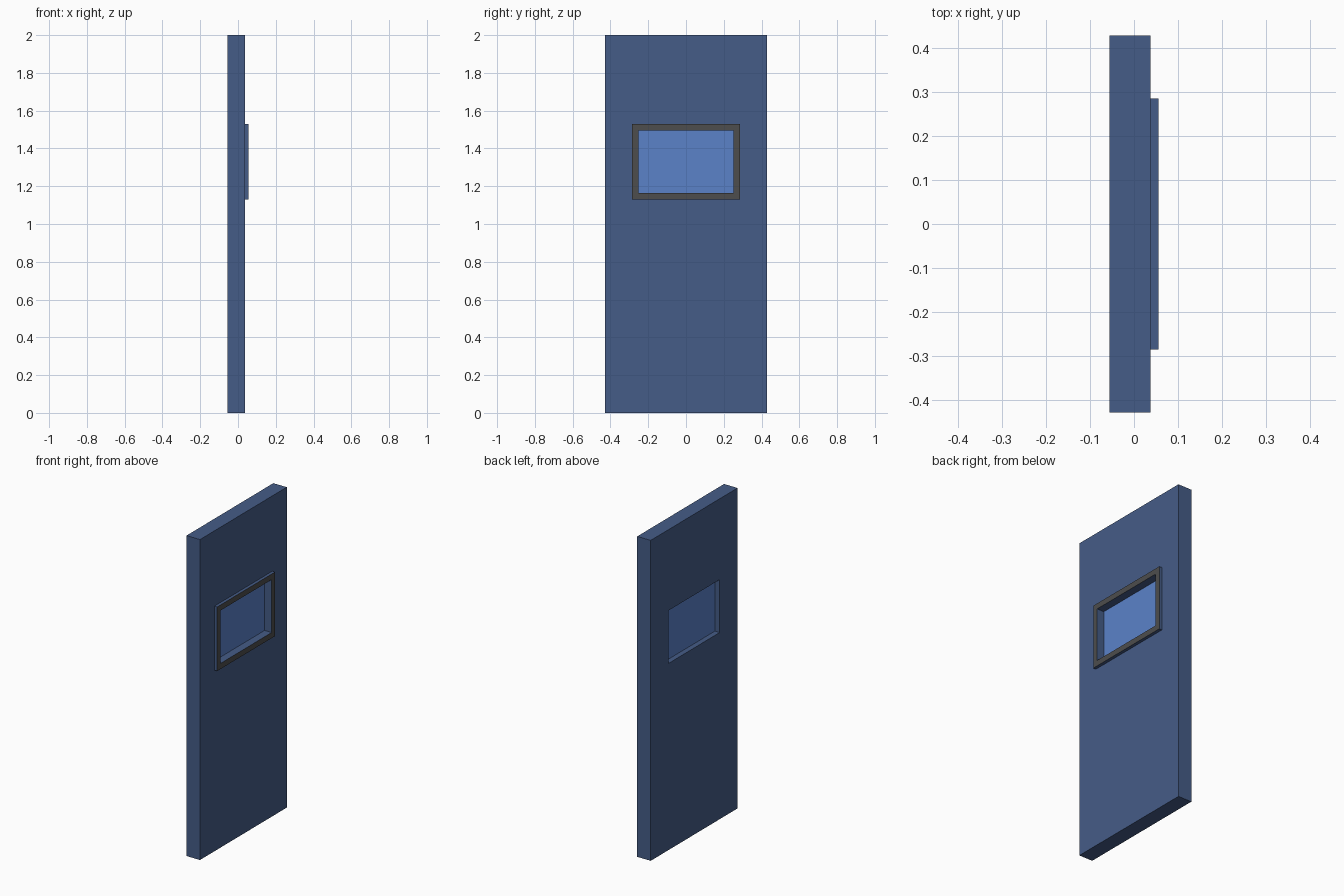
import bpy
import bmesh

# Remove the default object
if "Cube" in bpy.data.objects:
    bpy.data.objects.remove(bpy.data.objects["Cube"], do_unlink=True)


def make_material(name, srgb):
    color = [((c / 255 + 0.055) / 1.055) ** 2.4 for c in srgb] + [1.0]
    mat = bpy.data.materials.new(name)
    mat.use_nodes = True
    mat.diffuse_color = color
    mat.node_tree.nodes["Principled BSDF"].inputs["Base Color"].default_value = color
    return mat


door_blue = make_material("door blue", (69, 92, 135))
trim_gray = make_material("trim gray", (77, 77, 77))
glass_blue = make_material("glass blue", (91, 130, 201))


def add_object(name, bm, materials):
    bmesh.ops.recalc_face_normals(bm, faces=bm.faces)
    mesh = bpy.data.meshes.new(name)
    bm.to_mesh(mesh)
    bm.free()
    for mat in materials:
        mesh.materials.append(mat)
    obj = bpy.data.objects.new(name, mesh)
    bpy.context.collection.objects.link(obj)
    return obj


def rect(x, half_width, bottom, top):
    h = half_width
    return [(x, -h, bottom), (x, h, bottom), (x, h, top), (x, -h, top)]


def panel_with_opening(name, x0, x1, outer, inner, materials):
    """Rectangular slab along x with a rectangular hole through it."""
    bm = bmesh.new()
    loops = [[bm.verts.new(p) for p in rect(x, *size)]
             for x, size in ((x0, outer), (x1, outer), (x1, inner), (x0, inner))]
    for a, b in zip(loops, loops[1:] + loops[:1]):
        for i in range(4):
            j = (i + 1) % 4
            bm.faces.new((a[i], a[j], b[j], b[i]))
    return add_object(name, bm, materials)


OPENING = (0.252, 1.165, 1.495)

# Door slab with the window cut through it
panel_with_opening("door_panel", -0.056, 0.037, (0.428, 0, 2), OPENING, [door_blue])

# Raised window trim: gray only on its outward face
trim = panel_with_opening("window_trim", 0.037, 0.056, (0.285, 1.13, 1.53), OPENING,
                          [door_blue, trim_gray])
for face in trim.data.polygons:
    if face.normal.x > 0.9:
        face.material_index = 1

# Thin glass pane set inside the opening
bm = bmesh.new()
bmesh.ops.create_cube(bm, size=1)
half, low, high = OPENING
for v in bm.verts:
    v.co = (-0.008 + v.co.x * 0.03, v.co.y * 2 * half, (low + high) / 2 + v.co.z * (high - low))
add_object("window_glass", bm, [glass_blue])
